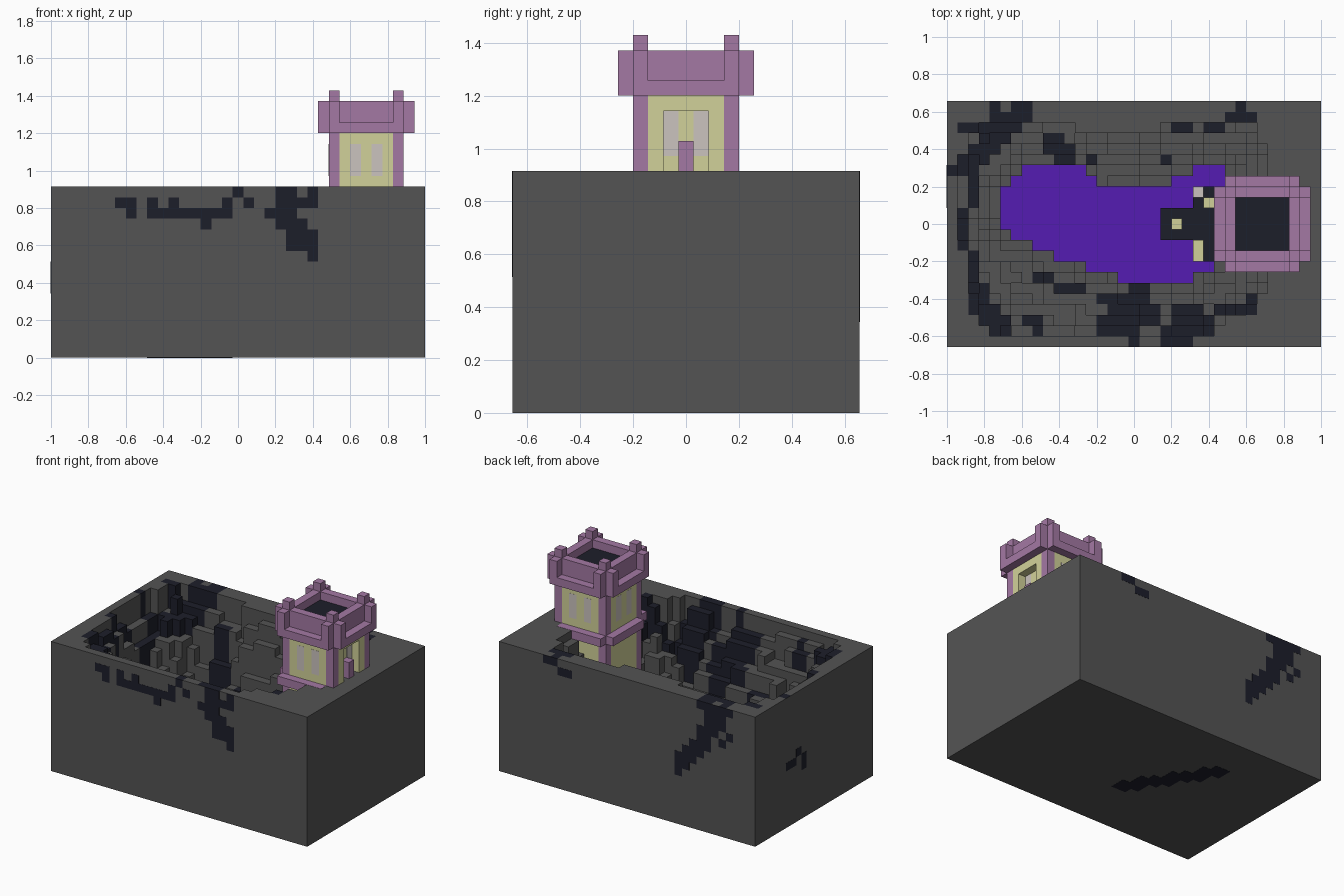
import bpy, bmesh, random
from mathutils import Vector

random.seed(4)
cube = bpy.data.objects.get("Cube")
if cube:
    bpy.data.objects.remove(cube)

U = 2 / 35                      # one block of the grid
NX, NY, TOP, POOL, SHELF = 35, 23, 16, 4, 5


def material(name, *rgb):
    m = bpy.data.materials.new(name)
    m.use_nodes = True
    m.diffuse_color = (*rgb, 1)
    m.node_tree.nodes["Principled BSDF"].inputs["Base Color"].default_value = (*rgb, 1)
    return m


STONE = material("grey stone", .088, .088, .088)
DARK = material("dark rock", .012, .013, .023)
LIQUID = material("purple liquid", .09, .012, .45)
MAUVE = material("mauve brick", .37, .19, .37)
CREAM = material("cream brick", .64, .64, .32)
PANE = material("pale pane", .60, .55, .52)


def pos(i, j, k):
    return Vector(((i - NX / 2) * U, (j - NY / 2) * U, k * U))


def finish(name, bm, *mats):
    me = bpy.data.meshes.new(name)
    bm.to_mesh(me)
    bm.free()
    for m in mats:
        me.materials.append(m)
    ob = bpy.data.objects.new(name, me)
    bpy.context.collection.objects.link(ob)


def boxes(name, mat, items):
    """Each item holds two opposite corners in grid units."""
    bm = bmesh.new()
    for a, b in items:
        lo, hi = pos(*map(min, a, b)), pos(*map(max, a, b))
        for v in bmesh.ops.create_cube(bm, size=1)["verts"]:
            v.co = (lo + hi) / 2 + v.co * (hi - lo)
    finish(name, bm, mat)


def vein(width, *path):
    """Grid cells covered by a square brush drawn along a path."""
    found = set()
    for (a, b), (c, d) in zip(path, path[1:] or path):
        steps = max(abs(c - a), abs(d - b), 1)
        for s in range(steps + 1):
            i, j = round(a + (c - a) * s / steps), round(b + (d - b) * s / steps)
            found |= {(i + m, j + n) for m in range(width) for n in range(width)}
    return found


def inside(i, j, outline):
    """Whether the centre of a cell lies within an outline."""
    x, y, odd = i + .5, j + .5, False
    for (a, b), (c, d) in zip(outline, outline[1:] + outline[:1]):
        if (b > y) != (d > y) and x < a + (c - a) * (y - b) / (d - b):
            odd = not odd
    return odd


# Plan of the crater: rim, pool, dark shelf under the tower, ruined stubs
RIM = [(1, 17), (3, 21), (9, 21), (15, 20), (19, 20), (22, 21), (29, 21), (30, 17),
       (30, 7), (31, 6), (27, 3), (25, 1), (4, 1), (3, 3), (2, 8), (1, 12)]
SHORE = [(5, 11), (9, 9), (18, 6), (22, 6), (25, 7), (26, 17), (24, 17),
         (20, 15), (15, 15), (12, 17), (8, 17), (5, 14)]
CREAM_STUBS = {(23, 8), (23, 9), (24, 13), (21, 11)}
PANE_STUBS = {(23, 14)}
# Dark rock around the back, left and front of the rim
VEINS = (vein(2, (6, 21), (4, 20), (3, 18), (1, 16)) | vein(1, (1, 20), (5, 20), (4, 22))
         | vein(2, (9, 18), (10, 17)) | vein(1, (13, 17)) | vein(1, (20, 17))
         | vein(1, (21, 20), (22, 20)) | vein(1, (24, 20), (25, 20), (26, 21), (28, 21), (27, 22))
         | vein(1, (0, 16), (2, 15), (2, 13), (1, 12), (1, 9), (2, 8), (2, 5))
         | vein(2, (2, 4), (3, 2), (4, 1)) | vein(1, (7, 2), (8, 2), (8, 1))
         | vein(1, (8, 6), (10, 5), (12, 5)) | vein(1, (14, 4), (15, 4))
         | vein(2, (17, 4), (16, 2), (14, 1)) | vein(2, (16, 1), (18, 2)) | vein(1, (17, 0), (17, 1))
         | vein(2, (20, 0), (23, 1), (21, 2)) | vein(1, (25, 3), (28, 3), (28, 4)))
GROUND_MATS = (STONE, DARK, LIQUID, CREAM, PANE)


def kind(i, j):
    """Height (None on the slope) and material of one cell."""
    if (i, j) in CREAM_STUBS:
        return SHELF + 2, 3
    if (i, j) in PANE_STUBS:
        return SHELF + 1, 4
    if (20 <= i <= 27 and 10 <= j <= 12) or (23 <= i <= 27 and 8 <= j <= 14):
        return SHELF, 1
    if inside(i, j, SHORE):
        return POOL, 2
    return None if inside(i, j, RIM) else TOP, int((i, j) in VEINS)


CELLS = {(i, j): kind(i, j) for i in range(NX) for j in range(NY)}
GROUND = [c for c, (h, _) in CELLS.items() if h == TOP]
BASIN = [c for c, (h, _) in CELLS.items() if h not in (None, TOP)]
# Clumps of neighbouring blocks rise or sink together
CLUMPS = {(i, j): random.choice((-1, 0, 1)) for i in range(NX) for j in range(NY)}


def gap(cell, others):
    return min(abs(cell[0] - a) + abs(cell[1] - b) for a, b in others)


def height(cell):
    if CELLS[cell][0] is not None:
        return CELLS[cell][0]
    rim, pool = gap(cell, GROUND), gap(cell, BASIN)
    h = POOL + (TOP - POOL) * pool / (pool + rim)
    h = 2 * round(h / 2) + CLUMPS[cell[0] // 3, cell[1] // 2]
    return max(POOL + 1, min(TOP - 1, h))


H = {cell: height(cell) for cell in CELLS}

# Stone block with the stepped crater
bm = bmesh.new()


def quad(slot, *corners):
    bm.faces.new([bm.verts.new(pos(*c)) for c in corners]).material_index = slot


for (i, j), h in H.items():
    slot = CELLS[i, j][1]
    ring = [(i, j), (i + 1, j), (i + 1, j + 1), (i, j + 1)]
    quad(slot, *[(*c, h) for c in ring])
    for n, (di, dj) in enumerate(((0, -1), (1, 0), (0, 1), (-1, 0))):
        low = H.get((i + di, j + dj), h)
        if low < h:
            a, b = ring[n], ring[(n + 1) % 4]
            quad(slot, (*a, low), (*b, low), (*b, h), (*a, h))
ring = [(0, 0), (NX, 0), (NX, NY), (0, NY)]
for a, b in zip(ring, ring[1:] + ring[:1]):
    quad(0, (*a, 0), (*b, 0), (*b, TOP), (*a, TOP))
quad(0, *[(*c, 0) for c in reversed(ring)])
bmesh.ops.remove_doubles(bm, verts=bm.verts, dist=1e-5)
finish("cratered_block", bm, *GROUND_MATS)

# Dark rock patches on the sides, counted down from the top edge
T = 0.02                        # plate thickness in blocks
FRONT = (vein(1, (6, 1), (7, 1), (7, 2)) | vein(1, (9, 1), (9, 2), (16, 2), (17, 0), (18, 1))
         | vein(1, (11, 1)) | vein(1, (14, 3)) | vein(2, (21, 0), (21, 2)) | vein(1, (20, 2))
         | vein(1, (23, 1), (24, 1), (24, 0)) | vein(2, (22, 3), (22, 4)) | vein(1, (24, 4), (24, 6)))
BACK = (vein(1, (3, 0), (7, 0)) | vein(3, (4, 0)) | vein(2, (5, 2), (6, 4), (9, 7))
        | vein(1, (3, 3), (4, 4)) | vein(1, (10, 8), (10, 9)) | vein(1, (25, 1), (26, 1), (27, 0), (28, 0)))
SIDE = vein(1, (6, 8), (7, 8)) | vein(1, (8, 7), (9, 8), (9, 9))
UNDER = vein(2, (15, 7), (9, 16))
boxes("front_dark_patch", DARK, [((i, -T, TOP - t), (i + 1, .01, TOP - t - 1)) for i, t in FRONT])
boxes("back_dark_patch", DARK, [((i, NY - .01, TOP - t), (i + 1, NY + T, TOP - t - 1)) for i, t in BACK])
boxes("side_dark_patch", DARK, [((-T, NY - n, TOP - t), (.01, NY - n - 1, TOP - t - 1)) for n, t in SIDE])
boxes("bottom_dark_streak", DARK, [((i, j, -T), (i + 1, j + 1, .01)) for i, j in UNDER])

# Tower, measured from its own axis
CX, CY, EAVE = 29.5, 11.5, 21


def tower(name, mat, items, turns=(0, 1, 2, 3)):
    """Repeat boxes on the chosen sides: 0 front, 1 model's left, 2 back, 3 model's right."""
    out = []
    for n in turns:
        for pair in items:
            new = []
            for x, y, z in pair:
                for _ in range(n):
                    x, y = -y, x
                new.append((CX + x, CY + y, z))
            out.append(new)
    boxes(name, mat, out)


tower("corner_posts", MAUVE, [((-3.5, -3.5, SHELF), (-2.5, -2.5, EAVE + 4))])
tower("plain_walls", CREAM, [((-2.5, -3.5, SHELF), (2.5, -2.5, EAVE))], (0, 2, 3))
tower("window_panes", PANE, [((s * .5, -3.5 - T, 17), (s * 1.5, -3.4, 20)) for s in (-1, 1)], (0, 2, 3))

# Recessed doorway wall
tower("doorway_wall", CREAM, [((-2.5, -3.5, SHELF), (-1.5, -2.5, EAVE)),
                              ((1.5, -3.5, SHELF), (2.5, -2.5, EAVE)),
                              ((-1.5, -3.5, 20), (1.5, -2.5, EAVE)),
                              ((-1.5, -2.5, SHELF), (1.5, -2, EAVE))], (1,))
tower("doorway_panes", PANE, [((s * .5, -2.5 - T, 17), (s * 1.5, -2.4, 20)) for s in (-1, 1)], (1,))
tower("doorway_post", MAUVE, [((-.5, -3.5, 16), (.5, -2.5, 18))], (1,))

# Battlement: ledge, parapet, corner blocks and sunken roof
tower("battlement_ledge", MAUVE, [((-3.5, -4.5, EAVE), (3.5, -3.5, EAVE + 1))])
tower("parapet", MAUVE, [((-2.5, -3.5, EAVE), (2.5, -2.5, EAVE + 3))])
tower("corner_blocks", MAUVE, [((s * 2.5, -4.5, EAVE + 1), (s * 3.5, -3.5, EAVE + 3)) for s in (-1, 1)])
tower("roof_floor", DARK, [((-2.5, -2.5, EAVE), (2.5, 2.5, EAVE + 2))], (0,))

# Brick band around the overhanging sides at ground level
tower("ground_band", MAUVE, [((-3.5, -4.5, TOP - 1), (2.5, -3.5, TOP + T))], (0, 3))
tower("ground_band_back", MAUVE, [((-2.5, -4.5, TOP - 1), (3.5, -3.5, TOP + T))], (2,))
